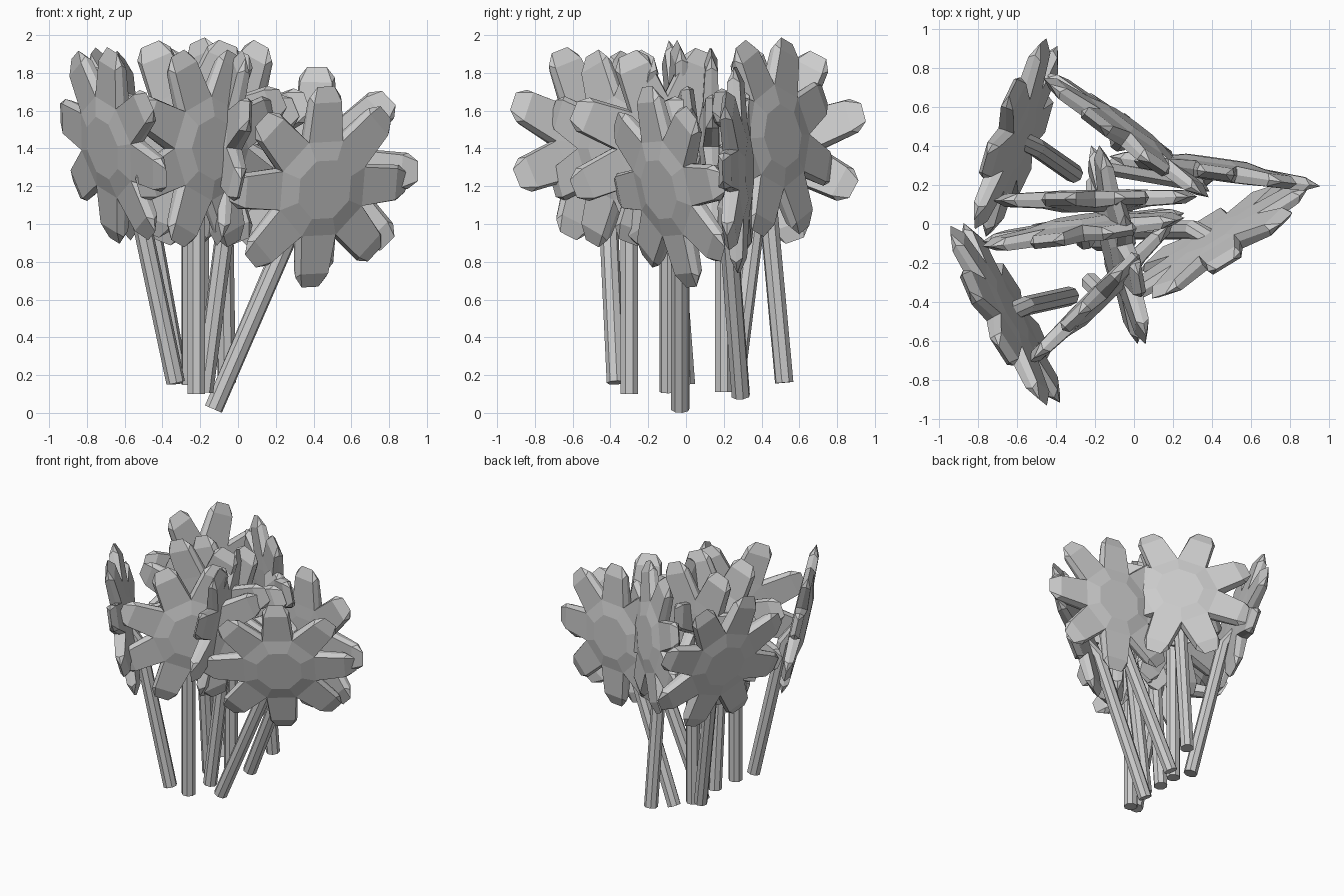
import bpy, bmesh, math
from mathutils import Vector, Matrix

if "Cube" in bpy.data.objects:
    bpy.data.objects.remove(bpy.data.objects["Cube"])

PETALS = 8
HEIGHT = 1.30      # stem foot to blossom centre
FORWARD = 0.07     # blossom sits this far in front of the stem


def finish(bm, name, matrix):
    bmesh.ops.remove_doubles(bm, verts=bm.verts, dist=0.0005)
    bmesh.ops.recalc_face_normals(bm, faces=bm.faces)
    mesh = bpy.data.meshes.new(name)
    bm.to_mesh(mesh)
    bm.free()
    obj = bpy.data.objects.new(name, mesh)
    obj.matrix_world = matrix
    bpy.context.collection.objects.link(obj)
    return obj


# Blossom: lens-shaped eight-petal head in the local XZ plane, facing -Y
def blossom(name, matrix):
    bm = bmesh.new()
    half = math.pi / PETALS

    for side, hub_d, ring_d, petal_d in ((1, 0.068, 0.045, 0.034), (-1, 0.045, 0.04, 0.034)):
        def pt(a, r, t, d):
            c, s = math.cos(a), math.sin(a)
            return bm.verts.new((r * c - t * s, -FORWARD - side * d, HEIGHT + r * s + t * c))

        bm.faces.new([pt(half * 2 * k, 0.17, 0, hub_d) for k in range(PETALS)])
        for k in range(PETALS):
            a = half * (2 * k + 1)

            def face(*pts):
                bm.faces.new([pt(*p) for p in pts])
            h0, h1 = (a - half, 0.17, 0, hub_d), (a + half, 0.17, 0, hub_d)
            g0, g1 = (a - half, 0.275, 0, ring_d), (a + half, 0.275, 0, ring_d)
            v0, v1 = (a - half, 0.295, 0, 0), (a + half, 0.295, 0, 0)
            p0, p1 = (a, 0.465, -0.085, petal_d), (a, 0.465, 0.085, petal_d)
            r0, r1 = (a, 0.49, -0.096, 0), (a, 0.49, 0.096, 0)
            t0, t1 = (a, 0.545, -0.052, 0), (a, 0.545, 0.052, 0)
            face(h0, g0, g1, h1)
            face(g0, p0, p1, g1)
            face(p0, t0, t1, p1)
            face(g0, v0, r0, p0)
            face(g1, p1, r1, v1)
            face(p0, r0, t0)
            face(p1, t1, r1)
    return finish(bm, name, matrix)


# Stem: eight-sided tube that bends forward into the back of the blossom
def stem(name, matrix):
    bm = bmesh.new()
    path = [(0, 0), (0, 1.1), (-FORWARD, HEIGHT - 0.02)]
    rings = []
    for y, z in path:
        rings.append([bm.verts.new((0.05 * math.cos(i * math.pi / 4 + math.pi / 8),
                                    y + 0.05 * math.sin(i * math.pi / 4 + math.pi / 8), z))
                      for i in range(8)])
    for v in rings[-1]:      # keep the end inside the blossom
        v.co.y = -FORWARD + (v.co.y + FORWARD) * 0.6
    for a, b in zip(rings, rings[1:]):
        for i in range(8):
            j = (i + 1) % 8
            bm.faces.new((a[i], a[j], b[j], b[i]))
    bm.faces.new(rings[0])
    bm.faces.new(rings[-1])
    return finish(bm, name, matrix)


# Each flower: foot of stem, lean of stem, facing direction seen from above
flowers = [
    ((-0.31, 0.26, 0.16), (-0.23, 0.16, 1.27), (-0.94, 0.34)),
    ((-0.33, -0.37, 0.16), (-0.27, -0.06, 1.27), (-0.87, -0.48)),
    ((-0.22, -0.30, 0.10), (0, 0, 1), (0.70, -0.71)),
    ((-0.06, 0.52, 0.16), (-0.02, -0.12, 1.31), (0.59, 0.81)),
    ((-0.13, -0.03, 0.02), (0.53, 0, 1.22), (0.53, -0.85)),
    ((-0.10, 0.29, 0.09), (0.51, -0.09, 1.21), (0.14, 0.99)),
    ((-0.20, 0.20, 0.11), (0, 0, 1), (0.02, -1)),
    ((-0.25, 0.0, 0.15), (0, -0.10, 1.32), (-0.14, 0.99)),
    ((-0.18, -0.09, 0.11), (0.17, 0, 1.31), (-0.97, -0.23)),
]
for i, (foot, lean, facing) in enumerate(flowers, 1):
    up = Vector(lean).normalized()
    f = Vector((*facing, 0))
    f.z = -(f.x * up.x + f.y * up.y) / up.z
    f.normalize()
    side = (-f).cross(up)
    m = Matrix((side, -f, up)).transposed().to_4x4()
    m.translation = Vector(foot)
    stem(f"stem_{i}", m)
    blossom(f"blossom_{i}", m)
